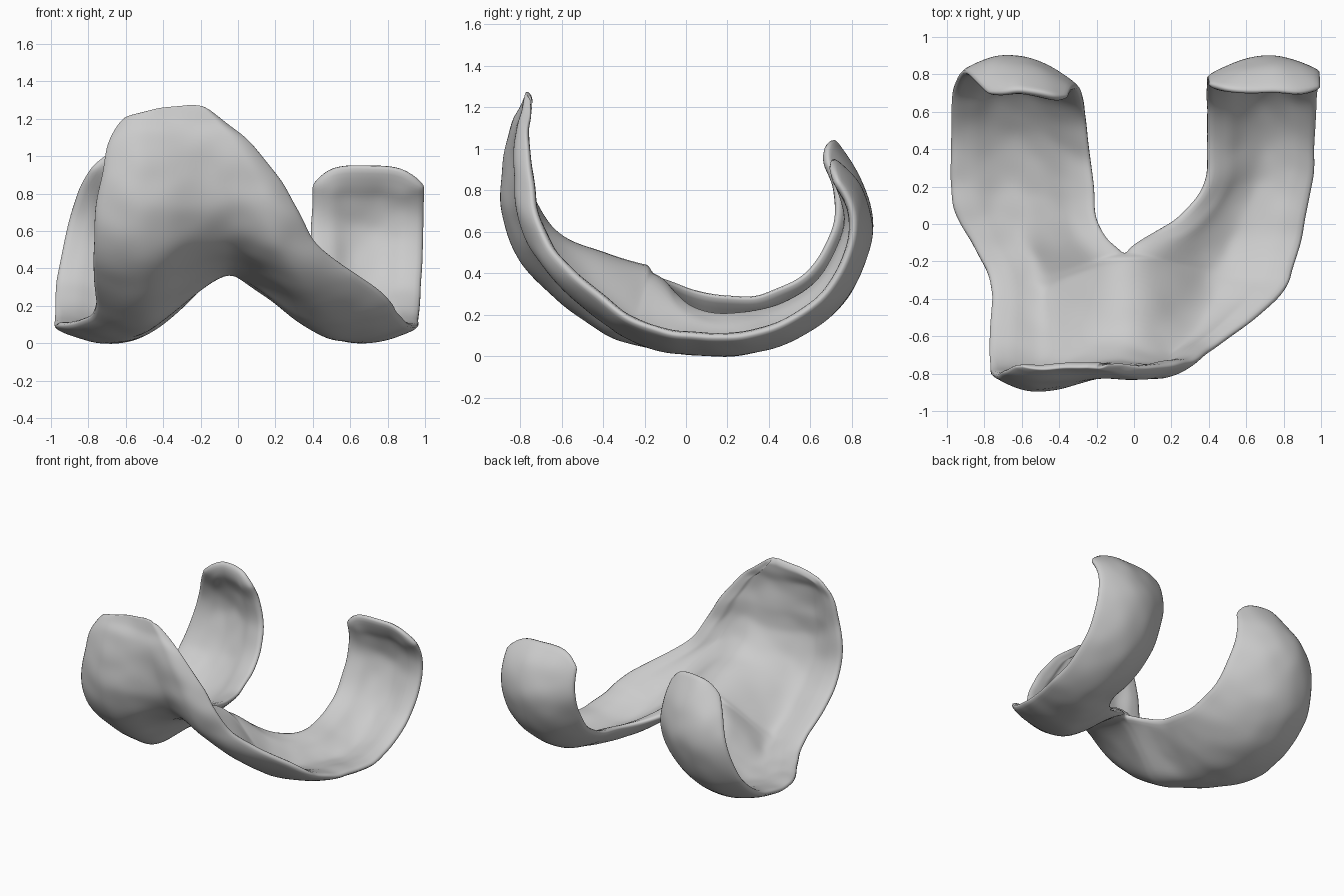
import bpy, bmesh, math
from mathutils import Vector, noise

if "Cube" in bpy.data.objects:
    bpy.data.objects.remove(bpy.data.objects["Cube"])

# Stations from front tip, under the bottom, to the back tips:
# crest y, crest z, left outer x, left inner x, right inner x, right outer x,
# inner-edge dip, right-crest dip
ROWS = [
    (-.77, 1.28, -.52, -.25, -.25, -.17, .00, .00),
    (-.80, 1.20, -.64, -.23, -.23, -.05, .01, .01),
    (-.85, 1.10, -.70, -.19, -.19, .08, .03, .03),
    (-.89, .90, -.74, -.12, -.12, .23, .07, .06),
    (-.89, .70, -.77, -.07, -.07, .33, .10, .07),
    (-.82, .48, -.78, -.05, -.05, .43, .17, .08),
    (-.64, .28, -.78, -.04, -.04, .64, .26, .06),
    (-.42, .12, -.77, -.04, -.04, .82, .31, .04),
    (-.29, .06, -.80, -.05, -.05, .86, .33, .02),
    (-.12, .02, -.88, -.14, .05, .90, .33, .00),
    (.08, .00, -.97, -.19, .24, .93, .31, .00),
    (.30, .01, -.99, -.20, .37, .97, .29, .00),
    (.55, .09, -.99, -.22, .38, .98, .26, .00),
    (.78, .28, -.98, -.25, .38, .99, .22, .00),
    (.90, .58, -.93, -.28, .38, 1.0, .18, .00),
    (.86, .83, -.86, -.32, .39, 1.0, .13, .02),
    (.72, 1.05, -.74, -.36, .41, .98, .08, .08)]
SPLIT, SUB, COLS = 8, 5, 14
CENTRE = Vector((0, .75))


def station(u):
    """Smooth (Catmull-Rom) interpolation of the stations."""
    i = min(int(u), len(ROWS) - 2)
    t = u - i
    p = [ROWS[max(0, min(len(ROWS) - 1, i + k))] for k in (-1, 0, 1, 2)]
    return [.5 * (2*b + (c - a)*t + (2*a - 5*b + 4*c - d)*t*t + (3*b - a - 3*c + d)*t**3)
            for a, b, c, d in zip(*p)]


def surface_point(u, s, left):
    y, z, xl, il, ir, xr, dip, dc = station(u)
    k = max(0, min(1, (u - SPLIT) / 2.5))
    k = k * k * (3 - 2 * k)               # blend from groove to separate lobes
    if u <= SPLIT:
        il = ir = (il + ir) / 2
    inner, outer = (il, xl) if left else (ir, xr)
    crest = .62 if left else .55          # crest position, measured from inner edge
    base = 0 if left else dc
    if not left:
        dip *= 1 - .3 * k
    x = inner + (outer - inner) * s
    if s < crest:
        t = 1 - s / crest
        w = (1 - k) * (.7 * (.5 - .5 * math.cos(math.pi * t)) + .3 * t) + k * t ** 2
        d = base + (dip - base) * w
    else:
        d = base + .085 * min(1, .3 + u * .2) * ((s - crest) / (1 - crest)) ** 2
    r = Vector((y, z)) - CENTRE
    p = CENTRE + r * (1 - d / r.length)
    v = Vector((x, p.x, p.y))
    return v + noise.noise_vector(v * 7) * .008


# Both lobes as one sheet, joined along the front groove
bm = bmesh.new()
weight = bm.verts.layers.deform.verify()
for left, last in ((True, len(ROWS) - 1), (False, len(ROWS) - 1.4)):
    n = int(last * SUB)
    grid = []
    for r in range(n + 1):
        row = []
        for c in range(COLS + 1):
            s = (COLS - c) / COLS if left else c / COLS
            u = r / SUB
            if u > SPLIT:
                u = SPLIT + (r - SPLIT * SUB) * (last - SPLIT) / (n - SPLIT * SUB)
            f = max(0, (u - last + 2) / 2)        # round the back tip corners
            u -= .45 * f ** 2 * abs(2 * s - 1) ** 4
            if u < 2:                             # slope the front top edge
                u += (.65 if left else .3) * s * (1 - u / 2) ** 1.5
            row.append(bm.verts.new(surface_point(u, s, left)))
        grid.append(row)
    for r in range(n):
        for c in range(COLS):
            bm.faces.new((grid[r][c], grid[r+1][c], grid[r+1][c+1], grid[r][c+1]))
bmesh.ops.remove_doubles(bm, verts=bm.verts, dist=.0005)

# Thinner at the free edges and towards the front tip
for v in bm.verts:
    near = any(e.other_vert(v).is_boundary for e in v.link_edges)
    w = .4 if v.is_boundary else .75 if near else 1
    if v.co.y < 0:
        w *= max(.5, min(1, 1 - (v.co.z - .9) * 1.4))
    v[weight][0] = w

mesh = bpy.data.meshes.new("curved_shell")
bm.to_mesh(mesh)
bm.free()
shell = bpy.data.objects.new("curved_shell", mesh)
bpy.context.collection.objects.link(shell)
shell.vertex_groups.new(name="thickness")

# Thickness and rounded rim
solid = shell.modifiers.new("thickness", 'SOLIDIFY')
solid.thickness = .08
solid.offset = -1
solid.vertex_group = "thickness"
smooth = shell.modifiers.new("round", 'SUBSURF')
smooth.levels = smooth.render_levels = 1

bpy.context.view_layer.objects.active = shell
shell.select_set(True)
bpy.ops.object.shade_smooth()
